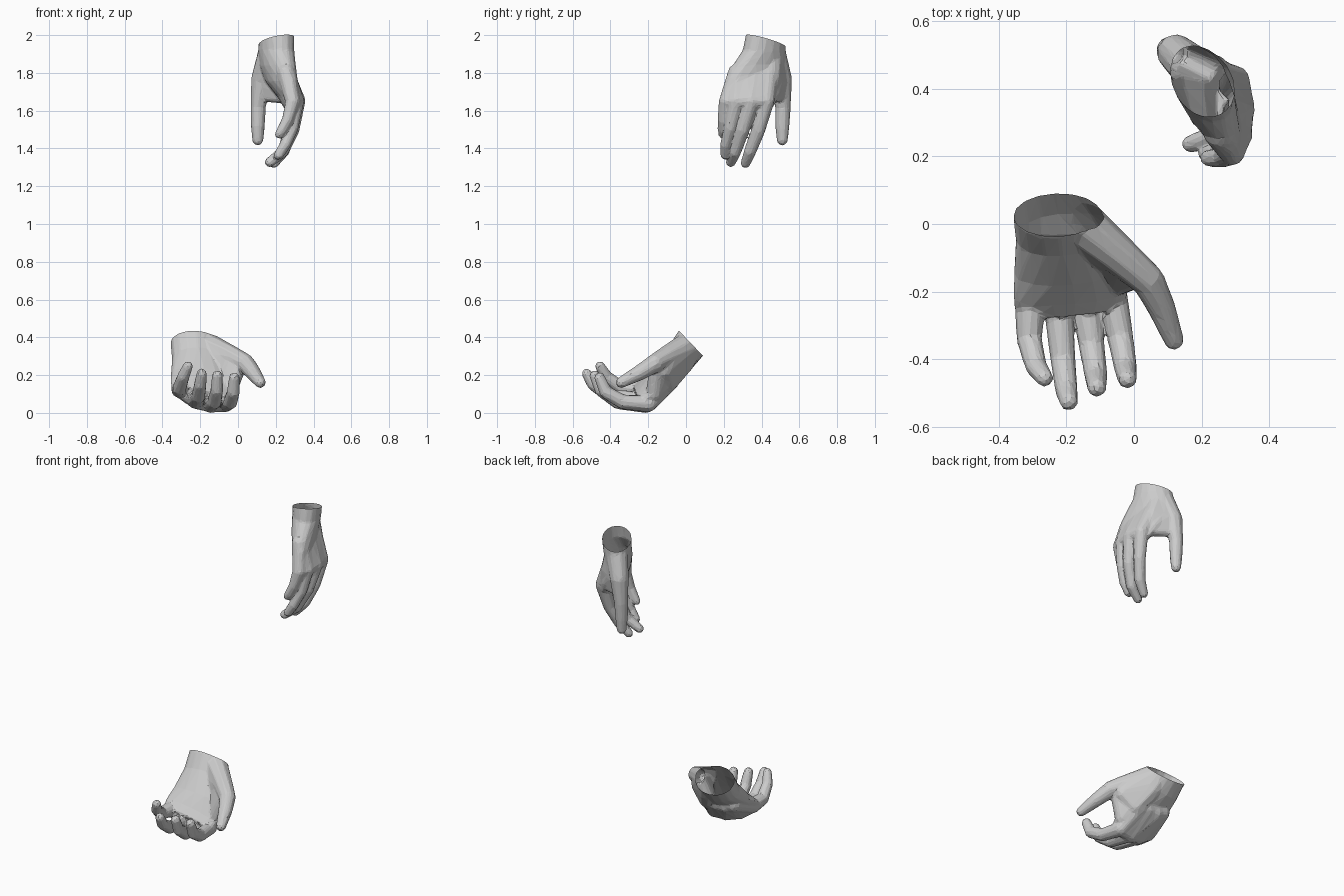
import bpy, bmesh
from math import cos, sin, pi
from mathutils import Vector as V

# unit ball used for every joint
_tmp = bmesh.new()
bmesh.ops.create_icosphere(_tmp, subdivisions=2, radius=1)
BALL = [v.co.copy() for v in _tmp.verts]
_tmp.free()


def ball(j, s=1):
    return [V(j[:3]) + b * j[3] * s for b in BALL]


def hull(bm, pts):
    vs = [bm.verts.new(p) for p in pts]
    bmesh.ops.convex_hull(bm, input=vs, use_existing_faces=False)


def limb(bm, joints):
    """Chain of rounded segments; each joint is (x, y, z, radius)."""
    for a, b in zip(joints, joints[1:]):
        hull(bm, ball(a) + ball(b))


def palm(bm, rings):
    """Stack of oval sections; each is (thumb edge, little-finger edge, half thickness)."""
    A = [V(r[0]) for r in rings]
    B = [V(r[1]) for r in rings]
    C = [(a + b) / 2 for a, b in zip(A, B)]
    loops = []
    for i, r in enumerate(rings):
        t = C[min(i + 1, len(C) - 1)] - C[max(i - 1, 0)]
        u = (A[i] - B[i]) / 2
        n = u.cross(t).normalized() * r[2]
        loops.append([C[i] + u * cos(k * pi / 8) + n * sin(k * pi / 8) for k in range(16)])
    for a, b in zip(loops, loops[1:]):
        hull(bm, a + b)


def hand(name, rings, fingers, thumb, web, cut_co, cut_no, faces=2200):
    bm = bmesh.new()
    palm(bm, rings)
    for l in fingers + [thumb]:
        limb(bm, l)
    # back of the hand: skin between neighbouring knuckles
    for f, g in zip(fingers, fingers[1:]):
        hull(bm, sum((ball(j, .95) for j in f[:2] + g[:2]), []))
    # skin between thumb and index finger
    for w in web:
        hull(bm, sum((ball(j) for j in w), []))
    bmesh.ops.delete(bm, geom=[v for v in bm.verts if not v.link_faces], context='VERTS')
    bmesh.ops.recalc_face_normals(bm, faces=bm.faces)
    me = bpy.data.meshes.new(name)
    bm.to_mesh(me)
    bm.free()
    ob = bpy.data.objects.new(name, me)
    bpy.context.collection.objects.link(ob)

    # fuse the parts into one skin, soften, then reduce to flat facets
    m = ob.modifiers.new("fuse", 'REMESH')
    m.mode = 'VOXEL'
    m.voxel_size = 0.006
    m = ob.modifiers.new("soften", 'SMOOTH')
    m.factor, m.iterations = 0.5, 10
    dg = bpy.context.evaluated_depsgraph_get()
    n = len(ob.evaluated_get(dg).data.polygons) * 2
    m = ob.modifiers.new("reduce", 'DECIMATE')
    m.ratio = faces / n
    dg = bpy.context.evaluated_depsgraph_get()
    baked = bpy.data.meshes.new_from_object(ob.evaluated_get(dg))
    ob.modifiers.clear()
    ob.data = baked

    # open wrist
    bm = bmesh.new()
    bm.from_mesh(baked)
    bmesh.ops.bisect_plane(bm, geom=bm.verts[:] + bm.edges[:] + bm.faces[:],
                           plane_co=cut_co, plane_no=cut_no, clear_outer=True)
    for f in bm.faces:
        f.smooth = False
    bm.to_mesh(baked)
    bm.free()
    return ob


# upper hand: hangs down, palm facing -x, thumb towards +y
hand("upper_hand", [
    ((.145, .51, 2.05), (.265, .34, 2.05), .088),
    ((.14, .52, 1.92), (.265, .31, 1.92), .085),
    ((.145, .53, 1.84), (.275, .25, 1.84), .078),
    ((.17, .525, 1.77), (.285, .21, 1.77), .07),
    ((.235, .50, 1.69), (.295, .185, 1.69), .053),
    ((.275, .465, 1.62), (.295, .18, 1.62), .040),
], [
    # index, middle, ring, little
    [(.235, .44, 1.80, .05), (.30, .425, 1.65, .044), (.28, .385, 1.50, .037), (.24, .34, 1.385, .033), (.19, .315, 1.322, .027)],
    [(.245, .37, 1.80, .05), (.315, .345, 1.65, .044), (.29, .30, 1.50, .037), (.235, .26, 1.38, .032), (.168, .237, 1.327, .027)],
    [(.25, .31, 1.80, .05), (.31, .265, 1.65, .042), (.288, .235, 1.51, .034), (.25, .21, 1.42, .03), (.215, .207, 1.365, .026)],
    [(.255, .27, 1.80, .05), (.29, .213, 1.65, .040), (.262, .197, 1.55, .031), (.235, .195, 1.50, .028), (.218, .195, 1.475, .024)],
],
    [(.185, .45, 1.95, .07), (.125, .505, 1.77, .057), (.107, .513, 1.62, .042), (.105, .51, 1.52, .038), (.105, .51, 1.445, .030)],
    [[(.19, .45, 1.90, .065), (.13, .50, 1.76, .05), (.235, .45, 1.78, .05)],
     [(.13, .50, 1.76, .05), (.235, .45, 1.78, .05), (.135, .50, 1.68, .032), (.265, .44, 1.67, .036)]],
    (.205, .425, 1.97), (-.15, .25, 1))

# lower hand: cupped palm up, fingers towards -y, thumb towards +x
hand("lower_hand", [
    ((-.10, .085, .415), (-.355, .065, .425), .092),
    ((-.10, .035, .365), (-.357, .02, .375), .092),
    ((-.085, -.02, .29), (-.35, -.045, .29), .085),
    ((-.03, -.12, .17), (-.355, -.15, .21), .068),
    ((-.015, -.19, .085), (-.358, -.225, .165), .05),
    ((-.025, -.24, .055), (-.35, -.27, .13), .036),
], [
    # index, middle, ring, little
    [(-.12, -.09, .17, .055), (-.065, -.20, .048, .045), (-.04, -.335, .058, .039), (-.025, -.425, .11, .035), (-.02, -.458, .187, .029)],
    [(-.17, -.09, .17, .055), (-.145, -.21, .044, .045), (-.125, -.36, .058, .039), (-.112, -.45, .12, .035), (-.11, -.483, .197, .029)],
    [(-.23, -.09, .17, .055), (-.225, -.23, .065, .045), (-.21, -.40, .088, .038), (-.2, -.49, .15, .034), (-.193, -.525, .207, .028)],
    [(-.28, -.09, .19, .055), (-.308, -.24, .125, .047), (-.31, -.34, .13, .038), (-.29, -.42, .19, .033), (-.265, -.455, .247, .027)],
],
    [(-.18, .02, .36, .075), (-.035, -.10, .298, .058), (.04, -.165, .262, .05), (.08, -.245, .213, .042), (.118, -.343, .161, .030)],
    [[(-.18, .02, .36, .075), (-.15, -.03, .27, .075), (-.035, -.10, .298, .056), (-.02, -.12, .23, .055)],
     [(-.035, -.10, .295, .055), (.01, -.15, .26, .04), (-.09, -.11, .17, .055), (-.055, -.17, .10, .045)],
     [(-.15, -.03, .27, .075), (-.02, -.12, .23, .055), (-.09, -.10, .16, .055)]],
    (-.23, .025, .37), (0, .72, .69))
